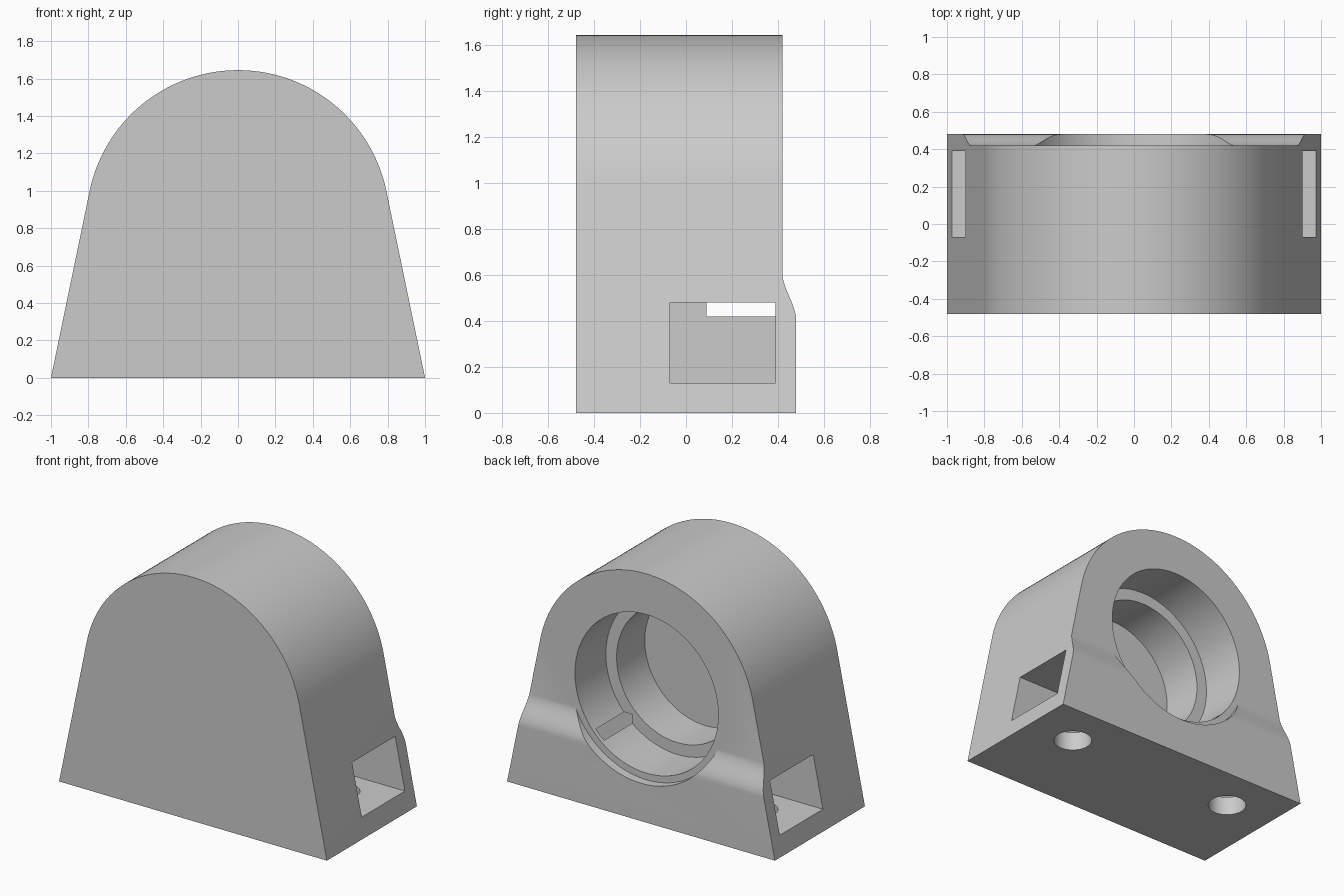
import bpy, bmesh, math
from mathutils import Vector

if "Cube" in bpy.data.objects:
    bpy.data.objects.remove(bpy.data.objects["Cube"], do_unlink=True)

grey = bpy.data.materials.new("plain_grey")
grey.use_nodes = True
COLOUR = (0.6, 0.6, 0.6, 1)
grey.diffuse_color = COLOUR
grey.node_tree.nodes["Principled BSDF"].inputs["Base Color"].default_value = COLOUR

AXIS_Z, ARCH_R = 0.835, 0.81      # shared centre of arch and bore
FRONT, BACK, FOOT_BACK = -0.48, 0.42, 0.48


def prism(name, points, sweep):
    """Extrude a closed loop of 3D points along a vector."""
    bm = bmesh.new()
    face = bm.faces.new([bm.verts.new(p) for p in points])
    moved = bmesh.ops.extrude_face_region(bm, geom=[face])["geom"]
    verts = [v for v in moved if isinstance(v, bmesh.types.BMVert)]
    bmesh.ops.translate(bm, verts=verts, vec=Vector(sweep))
    bmesh.ops.recalc_face_normals(bm, faces=bm.faces)
    mesh = bpy.data.meshes.new(name)
    bm.to_mesh(mesh)
    bm.free()
    mesh.materials.append(grey)
    obj = bpy.data.objects.new(name, mesh)
    bpy.context.collection.objects.link(obj)
    return obj


def circle(radius, count):
    return [(radius * math.cos(math.tau * i / count),
             radius * math.sin(math.tau * i / count)) for i in range(count)]


def bore(name, radius, y0, y1):
    points = [(x, y0, AXIS_Z + z) for x, z in circle(radius, 128)]
    return prism(name, points, (0, y1 - y0, 0))


# Housing: arch whose straight sides meet it tangentially
tilt = math.atan2(AXIS_Z, 1) - math.acos(ARCH_R / math.hypot(1, AXIS_Z))
tilt = -tilt
steps = 72
outline = [(-1, FRONT, 0), (1, FRONT, 0)]
for i in range(steps + 1):
    a = tilt + (math.pi - 2 * tilt) * i / steps
    outline.append((ARCH_R * math.cos(a), FRONT, AXIS_Z + ARCH_R * math.sin(a)))
housing = prism("housing", outline, (0, FOOT_BACK - FRONT, 0))

# Back face relief: S-curve from the foot up to the upper back face
relief = [(-1.2, 0.6, 0.4), (-1.2, 0.6, 1.8), (-1.2, BACK, 1.8)]
for i in range(17):
    t = i / 16
    ease = t * t * (3 - 2 * t)
    relief.append((-1.2, BACK + (FOOT_BACK - BACK) * (0.8 * ease + 0.2 * math.sin(t * math.pi / 2)),
                   0.6 - 0.2 * t))
cutters = [prism("back_relief", relief, (2.4, 0, 0))]

# Stepped bore: clearance at the foot, main bore, inner bore
cutters += [bore("foot_clearance", 0.58, BACK, 0.7),
            bore("main_bore", 0.535, 0.09, 0.7),
            bore("inner_bore", 0.455, -0.21, 0.7)]

# Side pockets with a bolt hole up through each floor
for side, sign in (("left", 1), ("right", -1)):
    pocket = [(sign * 0.338, y, z) for y, z in
              ((-0.07, 0.13), (0.39, 0.13), (0.39, 0.48), (-0.07, 0.48))]
    cutters.append(prism(side + "_pocket", pocket, (sign * 0.8, 0, 0)))
    hole = [(sign * 0.65 + x, 0.16 + y, -0.1) for x, y in circle(0.122, 48)]
    cutters.append(prism(side + "_bolt_hole", hole, (0, 0, 0.3)))

bpy.context.view_layer.objects.active = housing
for cutter in cutters:
    mod = housing.modifiers.new(cutter.name, "BOOLEAN")
    mod.operation, mod.solver, mod.object = "DIFFERENCE", "EXACT", cutter
    bpy.ops.object.modifier_apply(modifier=mod.name)
    bpy.data.objects.remove(cutter, do_unlink=True)

bpy.ops.object.select_all(action="DESELECT")
housing.select_set(True)
bpy.ops.object.shade_smooth_by_angle(angle=math.radians(25))
